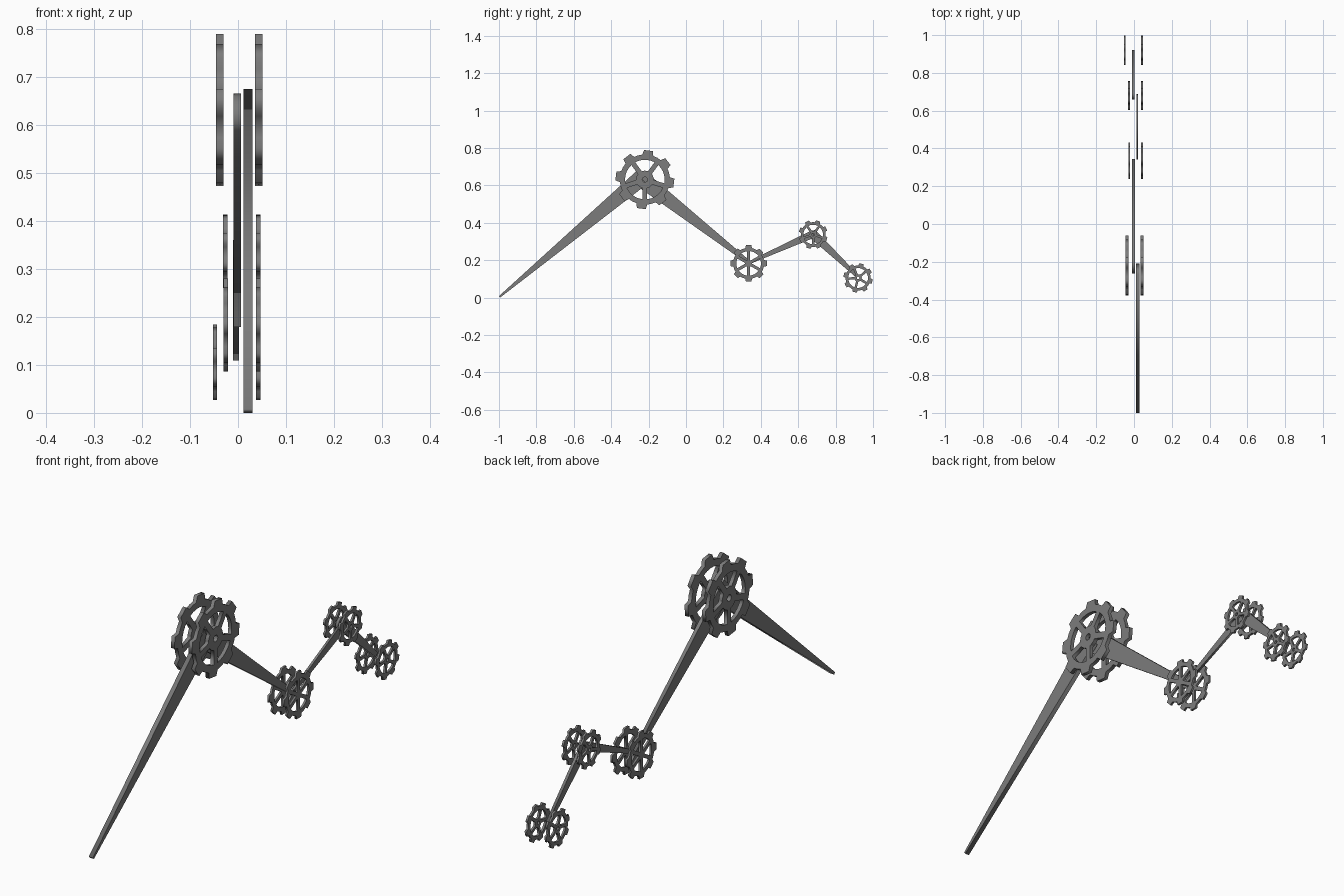
import bpy
from math import sin, cos, pi, radians, asin
from mathutils import Matrix, Vector

if "Cube" in bpy.data.objects:
    bpy.data.objects.remove(bpy.data.objects["Cube"])

# local XY plane -> world YZ plane, local Z -> world X
SIDE = Matrix(((0, 0, 1, 0), (1, 0, 0, 0), (0, 1, 0, 0), (0, 0, 0, 1)))

# dark iron grey
iron = bpy.data.materials.new("dark_iron")
iron.diffuse_color = (0.2, 0.2, 0.2, 1)
iron.use_nodes = True
iron.node_tree.nodes["Principled BSDF"].inputs["Base Color"].default_value = iron.diffuse_color


def polar(r, a):
    return (r * cos(a), r * sin(a))


def plate(name, loops, y, z, x0, x1):
    """Flat plate: first loop is the outline, the others are holes."""
    cu = bpy.data.curves.new(name, 'CURVE')
    cu.dimensions = '2D'
    cu.fill_mode = 'BOTH'
    cu.extrude = (x1 - x0) / 2
    for loop in loops:
        sp = cu.splines.new('POLY')
        sp.points.add(len(loop) - 1)
        for p, (u, v) in zip(sp.points, loop):
            p.co = (u, v, 0, 1)
        sp.use_cyclic_u = True
    ob = bpy.data.objects.new(name, cu)
    bpy.context.collection.objects.link(ob)
    ob.matrix_world = Matrix.Translation(((x0 + x1) / 2, y, z)) @ SIDE
    bpy.ops.object.select_all(action='DESELECT')
    ob.select_set(True)
    bpy.context.view_layer.objects.active = ob
    bpy.ops.object.convert(target='MESH')
    mesh = bpy.context.view_layer.objects.active.data
    mesh.materials.clear()
    mesh.materials.append(iron)


def gear_loops(R, phase, spokes, spoke_phase, hub, bore, teeth=8):
    root, inner, w = 0.85 * R, 0.67 * R, 0.08 * R
    step = 2 * pi / teeth
    outline = []
    for i in range(teeth):
        a = radians(phase) + i * step
        for r, d in ((root, -0.22), (R, -0.15), (R, 0.15), (root, 0.22), (root, 0.5 * step)):
            outline.append(polar(r, a + d))
    loops = [outline]
    # windows between parallel-sided spokes
    for i in range(spokes):
        a0 = radians(spoke_phase) + i * 2 * pi / spokes
        a1 = a0 + 2 * pi / spokes
        win = []
        for r, order in ((inner, range(6)), (hub * R, range(5, -1, -1))):
            d = asin(w / r)
            for k in order:
                win.append(polar(r, a0 + d + (a1 - a0 - 2 * d) * k / 5))
        loops.append(win)
    if bore:
        loops.append([polar(bore * R, k * pi / 5) for k in range(10)])
    return loops


def arm(name, a, b, ha, hb, x0, x1, round_start=False):
    """Tapered bar from a to b with half widths ha and hb."""
    a, b = Vector(a), Vector(b)
    d = (b - a).normalized()
    n = Vector((-d.y, d.x))
    pts = [b - n * hb, b + n * hb, a + n * ha]
    if round_start:
        pts += [a + n * ha * cos(k * pi / 6) - d * ha * 0.8 * sin(k * pi / 6) for k in range(1, 6)]
    pts.append(a - n * ha)
    plate(name, [[tuple(p) for p in pts]], 0, 0, x0, x1)


# paired gears on each joint: y, z, radius, x spans, gear shape
joints = [
    ("hip_gear", -0.22, 0.631, 0.158, (-0.046, -0.030), (0.035, 0.051), (83, 5, 54, 0.30, 0.09)),
    ("knee_gear", 0.335, 0.183, 0.098, (-0.030, -0.021), (0.038, 0.047), (90, 6, 90, 0.19, 0)),
    ("ankle_gear", 0.68, 0.337, 0.078, (-0.031, -0.022), (0.038, 0.047), (70, 5, 54, 0.25, 0.09)),
    ("toe_gear", 0.920, 0.105, 0.079, (-0.052, -0.044), (0.038, 0.047), (76, 5, 40, 0.25, 0.09)),
]
for name, y, z, R, left, right, shape in joints:
    loops = gear_loops(R, *shape)
    plate(name + "_left", loops, y, z, *left)
    plate(name + "_right", loops, y, z, *right)

# tapered arms linking the joints
arm("long_arm", (-0.238, 0.640), (-0.997, 0.004), 0.045, 0.005, 0.011, 0.030)
arm("second_arm", (-0.225, 0.624), (0.338, 0.187), 0.044, 0.010, -0.0095, 0.006, True)
arm("third_arm", (0.680, 0.340), (0.345, 0.190), 0.021, 0.008, 0.012, 0.022)
arm("fourth_arm", (0.680, 0.338), (0.914, 0.116), 0.025, 0.009, -0.010, 0.002, True)
